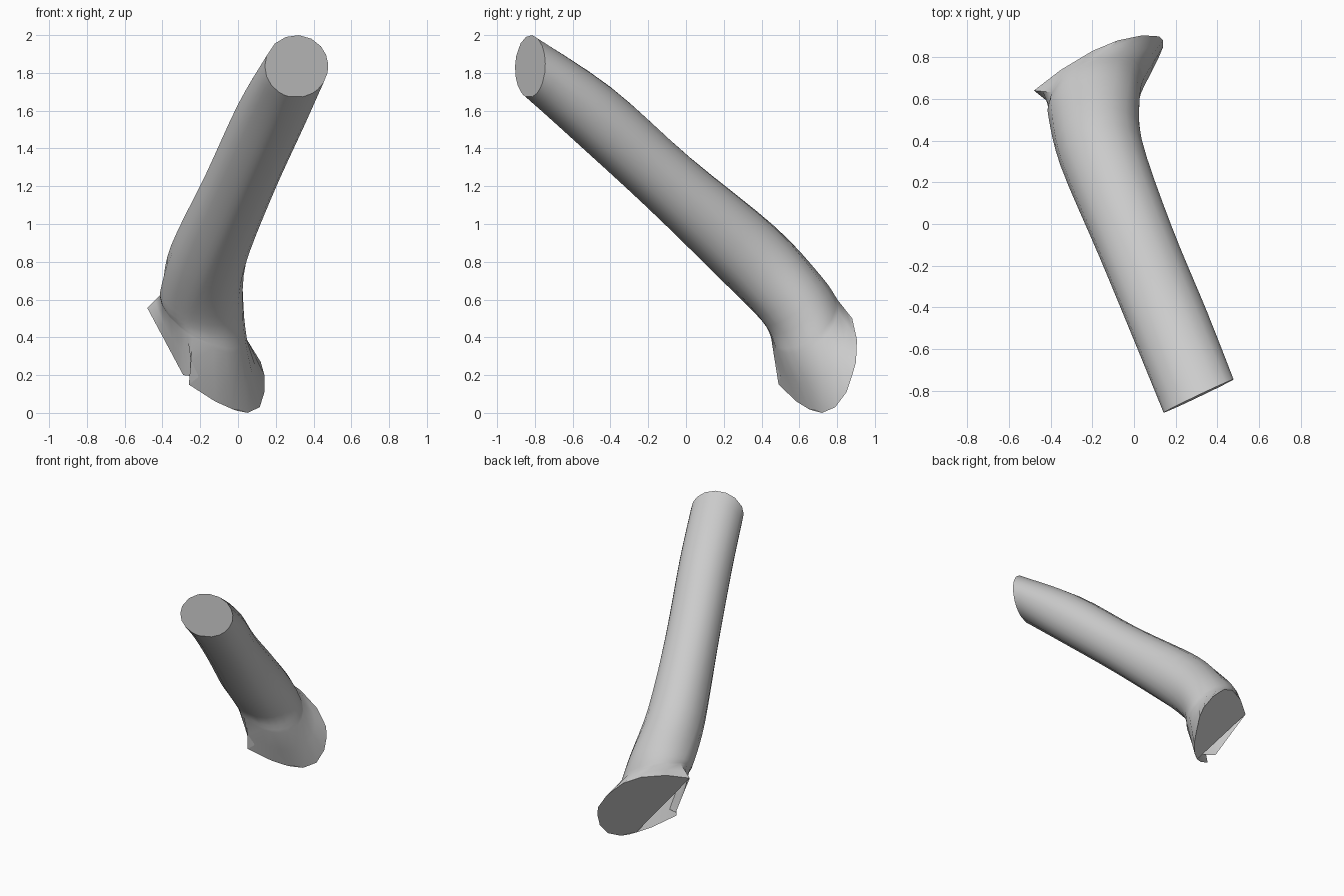
import bpy, bmesh, math
from mathutils import Vector

if "Cube" in bpy.data.objects:
    bpy.data.objects.remove(bpy.data.objects["Cube"])

# Stations along the limb: centre, sideways half-axis, upward half-axis
STATIONS = [
    ((.31, -.825, 1.835), (.168, .08, 0), (0, .005, .165)),
    ((.18, -.50, 1.59), (.175, .07, 0), (-.04, .095, .136)),
    ((.01, -.09, 1.22), (.175, .07, 0), (-.043, .103, .135)),
    ((-.155, .335, .84), (.196, .06, 0), (-.04, .132, .146)),
    ((-.19, .56, .60), (.22, .05, -.05), (0, .152, .128)),
    ((-.18, .63, .485), (.23, .06, -.12), (0, .17, .12)),
]
STATIONS = [[Vector(v) for v in st] for st in STATIONS]

# Flared, torn lower rim, from the left tip over the top and around
RIM = [(-.48, .64, .555), (-.35, .74, .58), (-.20, .83, .56), (-.08, .88, .50),
       (.04, .905, .387), (.12, .90, .27), (.14, .88, .20), (.14, .85, .11),
       (.115, .79, .03), (.05, .72, 0), (0, .68, .01), (-.03, .65, .02),
       (-.12, .585, .06), (-.26, .49, .15), (-.21, .50, .19), (-.29, .54, .20)]
RIM = [Vector(p) for p in RIM]
ANGLES = [160, 133, 110, 86, 62, 40, 22, 5, -12, -32, -48, -60, -78, -105, -113, -122]
TIP, CHORD_END = 0, 11

# Straight torn edge from the notch back up to the tip
last = RIM[-1]
for i in range(1, 4):
    RIM.append(last.lerp(RIM[TIP], i / 4))
    ANGLES.append(-122 - 78 * i / 4)


def catmull(p0, p1, p2, p3, t):
    return 0.5 * (2 * p1 + (p2 - p0) * t + (2 * p0 - 5 * p1 + 4 * p2 - p3) * t * t
                  + (3 * p1 - p0 - 3 * p2 + p3) * t ** 3)


def ring(c, s, u):
    return [c + s * math.cos(math.radians(a)) + u * math.sin(math.radians(a))
            for a in ANGLES]


# Smooth rings along the limb, then the flare
rings = []
n = len(STATIONS)
for i in range(n - 1):
    near = [STATIONS[min(max(i + k, 0), n - 1)] for k in (-1, 0, 1, 2)]
    for step in range(4):
        rings.append(ring(*[catmull(*[st[j] for st in near], step / 4) for j in range(3)]))
rings.append(ring(*STATIONS[-1]))
rings.append([a.lerp(b, .5) for a, b in zip(rings[-1], RIM)])
rings.append(RIM)

bm = bmesh.new()
rows = [[bm.verts.new(p) for p in r] for r in rings]
cols = len(ANGLES)
for a, b in zip(rows, rows[1:]):
    for j in range(cols):
        k = (j + 1) % cols
        bm.faces.new((a[j], a[k], b[k], b[j]))
# Upper cap, and lower cap that stops at a chord and leaves the torn flap open
bm.faces.new(rows[0])
bm.faces.new(rows[-1][TIP:CHORD_END + 1])
bmesh.ops.recalc_face_normals(bm, faces=bm.faces)

mesh = bpy.data.meshes.new("limb")
bm.to_mesh(mesh)
bm.free()
limb = bpy.data.objects.new("limb", mesh)
bpy.context.collection.objects.link(limb)

grey = bpy.data.materials.new("light grey")
grey.diffuse_color = (.6, .6, .6, 1)
grey.use_nodes = True
grey.node_tree.nodes["Principled BSDF"].inputs["Base Color"].default_value = grey.diffuse_color
mesh.materials.append(grey)

bpy.context.view_layer.objects.active = limb
limb.select_set(True)
bpy.ops.object.shade_smooth_by_angle(angle=math.radians(40))
